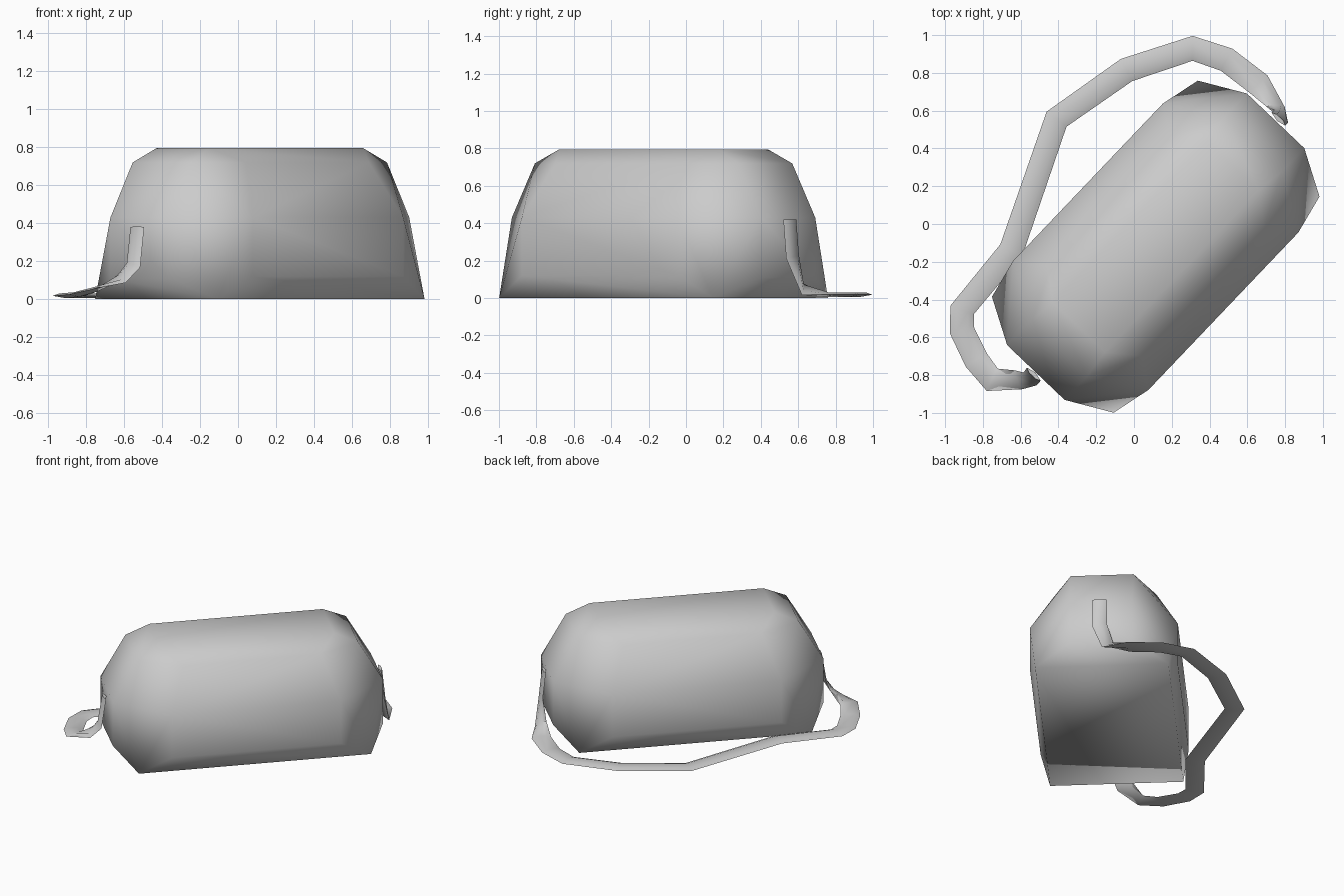
import bpy, bmesh, math
from mathutils import Vector

cube = bpy.data.objects.get("Cube")
if cube:
    bpy.data.objects.remove(cube, do_unlink=True)

ANGLE = math.radians(46.4)
CENTER = Vector((0.115, -0.12, 0))
ALONG = Vector((math.cos(ANGLE), math.sin(ANGLE), 0))
ACROSS = Vector((-math.sin(ANGLE), math.cos(ANGLE), 0))
UP = Vector((0, 0, 1))

grey = bpy.data.materials.new("plain_grey")
grey.use_nodes = True
grey.diffuse_color = (0.6, 0.6, 0.6, 1)
shader = next(n for n in grey.node_tree.nodes if n.type == 'BSDF_PRINCIPLED')
shader.inputs["Base Color"].default_value = grey.diffuse_color


def finish(bm, name, angle):
    bmesh.ops.recalc_face_normals(bm, faces=bm.faces)
    mesh = bpy.data.meshes.new(name)
    bm.to_mesh(mesh)
    bm.free()
    mesh.materials.append(grey)
    obj = bpy.data.objects.new(name, mesh)
    bpy.context.collection.objects.link(obj)
    bpy.ops.object.select_all(action='DESELECT')
    obj.select_set(True)
    bpy.context.view_layer.objects.active = obj
    bpy.ops.object.shade_smooth_by_angle(angle=math.radians(angle))
    return obj


# Bag body: one quarter of its corners (length, width, height), mirrored both ways
QUARTER = [
    (0.79, 0.445, 0.0),
    (0.92, 0.21, 0.11), (0.575, 0.495, 0.12),
    (0.92, 0.21, 0.43), (0.575, 0.495, 0.43),
    (0.75, 0.21, 0.72), (0.47, 0.345, 0.72),
    (0.59, 0.19, 0.795),
]
bm = bmesh.new()
for a, b, z in QUARTER:
    for sa in (1, -1):
        for sb in (1, -1):
            bm.verts.new(CENTER + ALONG * a * sa + ACROSS * b * sb + UP * z)
bmesh.ops.convex_hull(bm, input=bm.verts)
finish(bm, "bag_body", 60)

# Shoulder strap: hangs from one end, lies on the ground, climbs the other end
PATH = [
    (0.765, 0.555, 0.42), (0.78, 0.57, 0.22), (0.75, 0.62, 0.05),
    (0.66, 0.74, 0.018), (0.49, 0.87, 0.018), (0.31, 0.93, 0.018),
    (-0.04, 0.815, 0.018), (-0.41, 0.555, 0.018), (-0.65, -0.14, 0.018),
    (-0.91, -0.455, 0.018), (-0.91, -0.565, 0.018), (-0.835, -0.72, 0.025),
    (-0.75, -0.825, 0.05), (-0.61, -0.825, 0.11), (-0.55, -0.82, 0.18),
    (-0.53, -0.795, 0.38),
]
points = [Vector(p) for p in PATH]
last = len(points) - 1
bm = bmesh.new()
rings = []
for i, p in enumerate(points):
    before = (p - points[max(i - 1, 0)]).normalized()
    after = (points[min(i + 1, last)] - p).normalized()
    tangent = (before + after).normalized()
    # The strap lies flat on the ground and faces outward at the two ends
    hang = {0: 1, 1: 1, 2: 0.5, last - 2: 0.5, last - 1: 1, last: 1}.get(i, 0)
    outward = ALONG if i < last / 2 else -ALONG
    normal = (UP * (1 - hang) + outward * hang).normalized()
    side = normal.cross(tangent).normalized()
    normal = tangent.cross(side)
    half = 0.066 - 0.016 * hang
    thick = 0.012
    rings.append([bm.verts.new(p + off) for off in (
        side * half, side * half * 0.5 + normal * thick,
        -side * half * 0.5 + normal * thick, -side * half, -normal * thick)])
for r, s in zip(rings, rings[1:]):
    for k in range(5):
        n = (k + 1) % 5
        bm.faces.new((r[k], r[n], s[n], s[k]))
bm.faces.new(rings[0])
bm.faces.new(rings[-1])
finish(bm, "shoulder_strap", 60)
